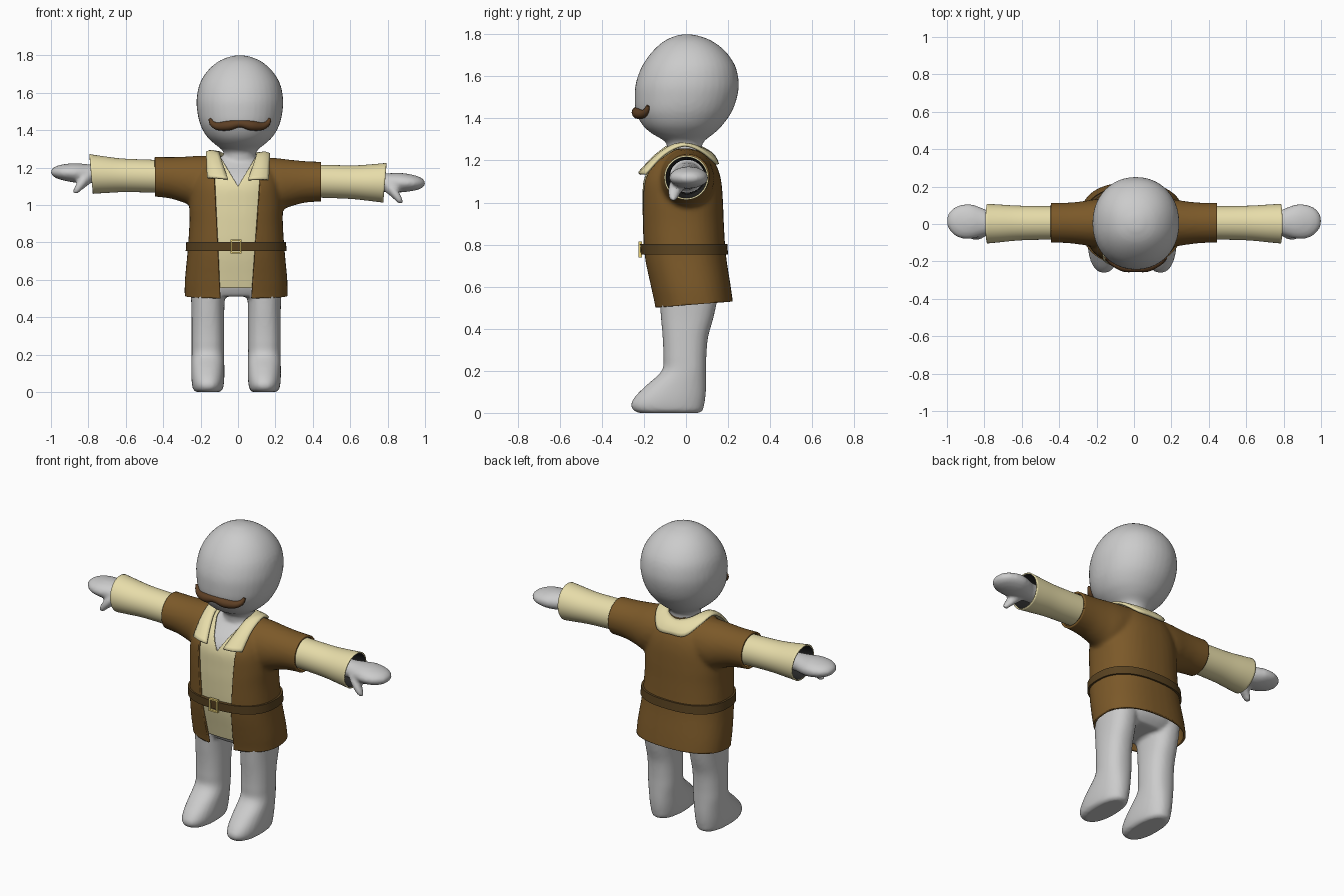
import bpy, bmesh, math
from mathutils import Vector

if "Cube" in bpy.data.objects:
    bpy.data.objects.remove(bpy.data.objects["Cube"])

def mat(name, rgb):
    m = bpy.data.materials.new(name)
    m.diffuse_color = (*rgb, 1)
    m.use_nodes = True
    m.node_tree.nodes["Principled BSDF"].inputs["Base Color"].default_value = m.diffuse_color
    return m

BROWN = mat("brown_cloth", (0.2, 0.1, 0.022))
CREAM = mat("cream_cloth", (0.8, 0.72, 0.4))
LEATHER = mat("leather", (0.1, 0.055, 0.015))
HAIR = mat("hair", (0.11, 0.05, 0.018))
GOLD = mat("brass", (0.8, 0.62, 0.18))
DARK = mat("lining", (0.02, 0.02, 0.02))

def dense(rows, k=4):
    """Smoothly resample rows of numbers (Catmull-Rom)."""
    out = []
    for i in range(len(rows) - 1):
        a, b, c, d = (rows[max(0, min(len(rows) - 1, i + j))] for j in (-1, 0, 1, 2))
        for s in range(k):
            t = s / k
            out.append([0.5 * (2 * q + (r - p) * t + (2 * p - 5 * q + 4 * r - u) * t * t
                               + (3 * q - p - 3 * r + u) * t ** 3) for p, q, r, u in zip(a, b, c, d)])
    return out + [list(rows[-1])]

def oval(c1, c2, r1, r2, e=2.0, n=40):
    pts = []
    for i in range(n):
        a = 2 * math.pi * i / n
        c, s = math.cos(a), math.sin(a)
        pts.append((c1 + r1 * math.copysign(abs(c) ** (2 / e), c),
                    c2 + r2 * math.copysign(abs(s) ** (2 / e), s)))
    return pts

def upright(rows, cx, e=2.0):
    """Rings stacked in z from rows (z, half width, y front, y back)."""
    return [[(x, y, z) for x, y in oval(cx, (f + b) / 2, max(w, .003), (b - f) / 2, e)]
            for z, w, f, b in dense(rows)]

def sideways(rows, s, tilt=0.0):
    """Rings along x from rows (x, cy, cz, ry, rz), on side s."""
    return [[(s * (x + tilt * (z - cz)), y, z - .03 * s * x) for y, z in oval(cy, cz, ry, rz)]
            for x, cy, cz, ry, rz in dense(rows)]

def loft(bm, rings, caps=True, loop=False):
    vs = [[bm.verts.new(p) for p in r] for r in rings]
    n = len(vs[0])
    for a, b in list(zip(vs, vs[1:])) + ([(vs[-1], vs[0])] if loop else []):
        for i in range(n):
            bm.faces.new((a[i], a[(i + 1) % n], b[(i + 1) % n], b[i]))
    if caps:
        bm.faces.new(vs[0])
        bm.faces.new(vs[-1])

def make(name, bm, material=None, smooth=True):
    bmesh.ops.recalc_face_normals(bm, faces=bm.faces[:])
    me = bpy.data.meshes.new(name)
    bm.to_mesh(me)
    bm.free()
    for p in me.polygons:
        p.use_smooth = smooth
    if material:
        me.materials.append(material)
    ob = bpy.data.objects.new(name, me)
    bpy.context.collection.objects.link(ob)
    return ob

def fuse(name, lofts, voxel=.012, smooth=5):
    """Join closed lofts into one blended skin."""
    bm = bmesh.new()
    for r in lofts:
        loft(bm, r)
    ob = make(name, bm)
    m = ob.modifiers.new("fuse", "REMESH")
    m.mode, m.voxel_size, m.use_smooth_shade = "VOXEL", voxel, True
    m = ob.modifiers.new("relax", "SMOOTH")
    m.factor, m.iterations = .5, smooth
    me = bpy.data.meshes.new_from_object(ob.evaluated_get(bpy.context.evaluated_depsgraph_get()))
    ob.modifiers.clear()
    ob.data = me
    return ob

def solidify(ob, t, offset=-1):
    m = ob.modifiers.new("thickness", "SOLIDIFY")
    m.thickness, m.offset = t, offset
    return m

def trim(name, source, inset, cuts, remove, material):
    """Copy a surface, push it inward, split it along planes and drop regions."""
    bm = bmesh.new()
    bm.from_mesh(source)
    bm.normal_update()
    for v, n in [(v, v.normal.copy()) for v in bm.verts]:
        v.co -= n * inset
    for co, no in cuts:
        bmesh.ops.bisect_plane(bm, geom=bm.verts[:] + bm.edges[:] + bm.faces[:],
                               dist=1e-5, plane_co=co, plane_no=no)
    dead = [f for f in bm.faces if remove(*f.calc_center_median())]
    bmesh.ops.delete(bm, geom=dead, context="FACES")
    return make(name, bm, material)

# Torso profile shared by body, coat, shirt and belt
TORSO = [(.40, .272, -.14, .225), (.5, .275, -.15, .225), (.6, .274, -.172, .213), (.75, .26, -.205, .19),
         (.9, .25, -.216, .18), (1.0, .25, -.218, .176), (1.1, .24, -.215, .168), (1.17, .215, -.185, .148),
         (1.22, .18, -.135, .115), (1.26, .135, -.09, .07), (1.275, .09, -.05, .04)]

def torso(inset, lo=0):
    rows = [(z - inset * .6 * (z > 1.15), w - inset, f + inset, b - inset) for z, w, f, b in TORSO if z > lo]
    return upright(rows, -.01, 2.4)

# Body: head, neck, chest, legs, arms and hands in one skin
HEAD = [(1.12, .08, -.08, .07), (1.25, .085, -.088, .075), (1.29, .092, -.1, .085), (1.33, .14, -.165, .135),
        (1.37, .18, -.208, .175), (1.43, .212, -.238, .217), (1.5, .228, -.244, .243), (1.57, .231, -.238, .251),
        (1.65, .214, -.208, .234), (1.72, .17, -.158, .186), (1.77, .11, -.1, .12), (1.795, .045, -.04, .05),
        (1.799, .01, -.01, .012)]
LEG = [(0, .065, -.225, .065), (.012, .078, -.25, .08), (.04, .085, -.262, .087), (.08, .088, -.24, .093),
       (.13, .088, -.19, .096), (.2, .087, -.115, .096), (.27, .087, -.108, .097), (.36, .087, -.111, .105),
       (.45, .088, -.119, .13), (.55, .092, -.125, .15), (.64, .09, -.12, .15)]
ARM = [(.15, .005, 1.13, .07, .07), (.5, .005, 1.135, .055, .055), (.74, .005, 1.142, .058, .05),
       (.81, .01, 1.143, .075, .051), (.87, .013, 1.145, .092, .052), (.93, .013, 1.146, .088, .044),
       (.975, .015, 1.146, .062, .031), (1.0, .015, 1.146, .025, .012)]
THUMB = [(.79, -.03, 1.13, .035, .04), (.83, -.05, 1.095, .035, .036), (.86, -.06, 1.063, .026, .03),
         (.88, -.062, 1.045, .012, .014)]
parts = [torso(.024, .55), upright(HEAD, .01, 2.1)]
parts.append(upright([(.51, .2, -.1, .12), (.56, .23, -.125, .16), (.65, .235, -.14, .165)], -.01, 2.3))
for s in (-1, 1):
    parts += [upright(LEG, s * .151 - .01, 2.3), sideways(ARM, s), sideways(THUMB, s)]
fuse("body", parts, .011, 4)

# Coat: blended torso and sleeves, opened at the front, neck, hem and cuffs
COAT_ARM = [(.08, .005, 1.13, .13, .13), (.2, .005, 1.115, .128, .142), (.28, .005, 1.125, .116, .125),
            (.36, .006, 1.134, .108, .111), (.46, .007, 1.138, .106, .106), (.5, .007, 1.138, .106, .106)]
base = fuse("coat_form", [torso(0)] + [sideways(COAT_ARM, s) for s in (-1, 1)])
form = base.data
left = lambda z: -.095 - .05 * (z - .5)
right = lambda z: .072 + .075 * (z - .5)
coat = trim("coat", form, 0,
            [((left(.5), 0, .5), (1, 0, .05)), ((right(.5), 0, .5), (1, 0, -.075)),
             ((0, -.15, .5), (0, -.08, 1)), ((.445, 0, 0), (1, 0, 0)), ((-.445, 0, 0), (1, 0, 0))],
            lambda x, y, z: z - .08 * y < .512 or abs(x) > .445
            or (left(z) < x < right(z) and (y < 0 or (y < .06 and z > 1.15))), BROWN)
solidify(coat, .012)

# Shirt front: panel under the coat with a V neck
shirt = trim("shirt_front", form, .012,
             [((0, 0, 1.1), (1, 0, -.6)), ((0, 0, 1.1), (1, 0, .6)), ((0, 0, .555), (0, 0, 1)),
              ((.17, 0, 0), (1, 0, 0)), ((-.17, 0, 0), (1, 0, 0))],
             lambda x, y, z: z < .555 or abs(x) > .17 or y > -.02 or abs(x) < .6 * (z - 1.1), CREAM)
solidify(shirt, .006)
bpy.data.objects.remove(base)

# Shirt sleeves: open flared tubes
SLEEVE = [(.40, .006, 1.14, .09, .088), (.5, .006, 1.14, .09, .088), (.62, .005, 1.14, .093, .09),
          (.72, .003, 1.141, .101, .099), (.785, .002, 1.142, .106, .106)]
for s, side in ((-1, "right"), (1, "left")):
    bm = bmesh.new()
    loft(bm, sideways(SLEEVE, s, .08), caps=False)
    ob = make("shirt_sleeve_" + side, bm, CREAM)
    ob.data.materials.append(DARK)
    solidify(ob, .008).material_offset = 1

# Collar: bent strip around the neck ending in two flaps (inner xyz, outer xyz)
HALF = [(0, .085, 1.25, 0, .15, 1.185), (.07, .06, 1.265, .09, .142, 1.19), (.1, 0, 1.278, .15, .07, 1.25),
        (.098, -.08, 1.262, .168, -.01, 1.276), (.08, -.15, 1.205, .166, -.105, 1.232),
        (.055, -.22, 1.137, .163, -.192, 1.14)]
rows = [(-a, b, c, -d, e, f) for a, b, c, d, e, f in HALF[:0:-1]] + HALF
bm = bmesh.new()
grid = []
for r in dense(rows, 4):
    a, b = Vector(r[:3]), Vector(r[3:])
    line = []
    for i in range(6):
        p = a.lerp(b, i / 5)
        p += (p - Vector((0, 0, 1.1))).normalized() * .014 * math.sin(math.pi * i / 5)
        line.append(bm.verts.new(p - Vector((0, 0, .03 * p.x))))
    grid.append(line)
for a, b in zip(grid, grid[1:]):
    for i in range(5):
        bm.faces.new((a[i], a[i + 1], b[i + 1], b[i]))
solidify(make("collar", bm, CREAM), .012, 0)

# Belt: square-edged band around the waist
bm = bmesh.new()
band = []
for z, g in ((.753, .01), (.802, .01), (.802, -.01), (.753, -.01)):
    k = (z - .75) / .15
    band.append([(x, y, z) for x, y in oval(-.01, -.0075 - .01 * k, .26 - .01 * k + g, .1975 + g, 2.4, 64)])
loft(bm, band, caps=False, loop=True)
belt = make("belt", bm, LEATHER)
belt.data.set_sharp_from_angle(angle=math.radians(40))

# Buckle: rectangular frame
bm = bmesh.new()
frame = [[(-.01 + sx * w, y, .777 + sz * h) for sx, sz in ((-1, -1), (1, -1), (1, 1), (-1, 1))]
         for w, h, y in ((.03, .038, -.21), (.03, .038, -.226), (.021, .029, -.226), (.021, .029, -.21))]
loft(bm, frame, caps=False, loop=True)
make("buckle", bm, GOLD, smooth=False)

# Moustache: tapered tube following the face, ends curled up
HALF = [(0, -.238, 1.434, .019), (.06, -.23, 1.424, .026), (.115, -.208, 1.42, .021),
        (.146, -.19, 1.434, .015), (.16, -.18, 1.46, .008)]
pts = dense([(-x, y, z, r) for x, y, z, r in HALF[:0:-1]] + HALF, 5)
cu = bpy.data.curves.new("moustache", "CURVE")
cu.dimensions, cu.bevel_depth, cu.bevel_resolution, cu.use_fill_caps = "3D", 1, 4, True
sp = cu.splines.new("POLY")
sp.points.add(len(pts) - 1)
for p, (x, y, z, r) in zip(sp.points, pts):
    p.co, p.radius = (x + .01, y, z, 1), r
sp.use_smooth = True
cu.materials.append(HAIR)
bpy.context.collection.objects.link(bpy.data.objects.new("moustache", cu))
